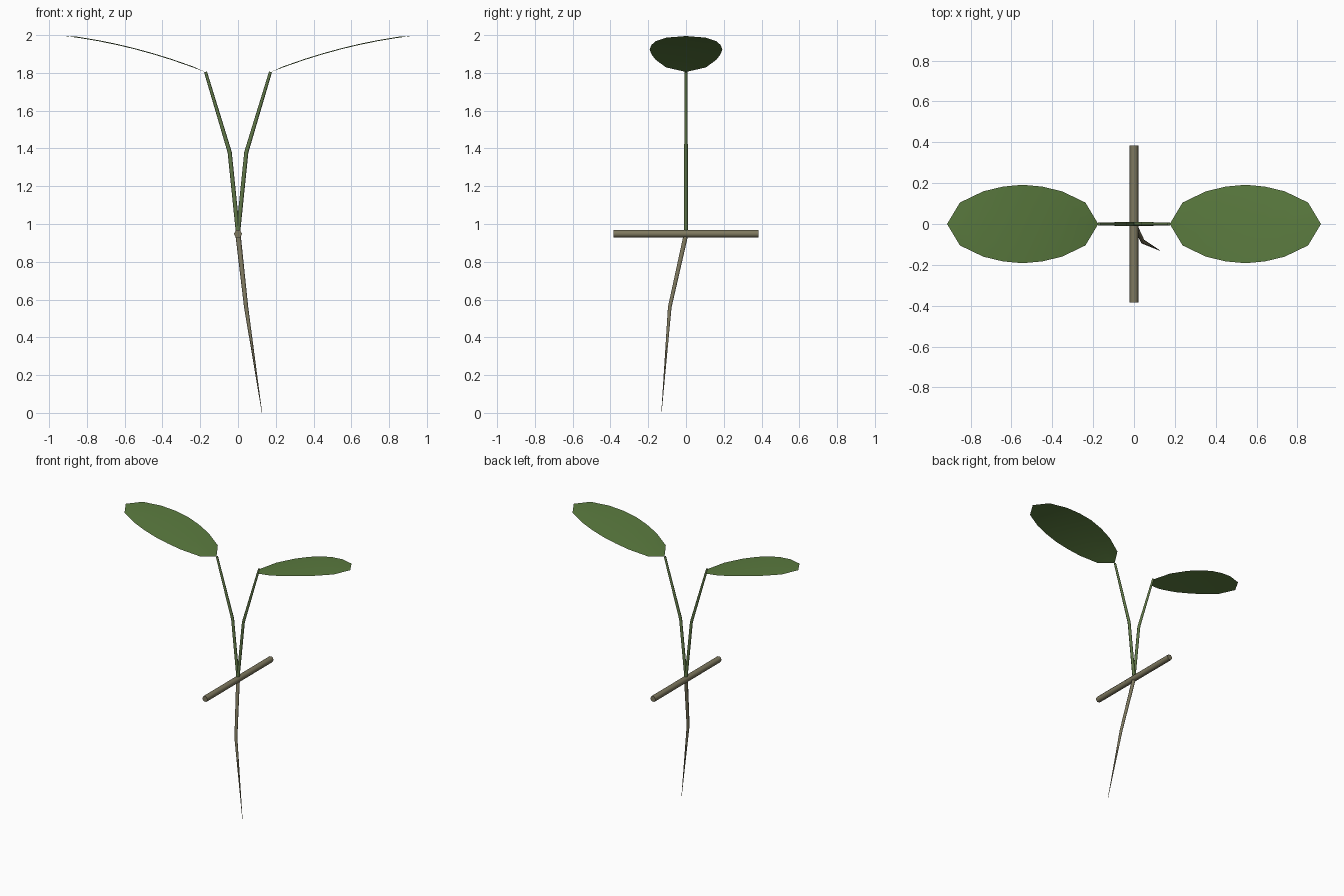
import bpy, bmesh
from math import cos, sin, pi
from mathutils import Vector

cube = bpy.data.objects.get("Cube")
if cube:
    bpy.data.objects.remove(cube, do_unlink=True)


def material(name, rgb):
    mat = bpy.data.materials.new(name)
    mat.use_nodes = True
    mat.diffuse_color = (*rgb, 1)
    mat.node_tree.nodes["Principled BSDF"].inputs["Base Color"].default_value = (*rgb, 1)
    return mat


def finish(bm, name, mat):
    mesh = bpy.data.meshes.new(name)
    bm.to_mesh(mesh)
    bm.free()
    mesh.materials.append(mat)
    obj = bpy.data.objects.new(name, mesh)
    bpy.context.collection.objects.link(obj)
    bpy.ops.object.select_all(action="DESELECT")
    obj.select_set(True)
    bpy.context.view_layer.objects.active = obj
    bpy.ops.object.shade_smooth_by_angle(angle=pi / 3 + 0.1)
    return obj


def tube(name, path, radii, mat, sides=6):
    """Tapered tube along a path, with a ring at each point and capped ends."""
    pts = [Vector(p) for p in path]
    bm = bmesh.new()
    rings = []
    for i, (p, r) in enumerate(zip(pts, radii)):
        tangent = (pts[min(i + 1, len(pts) - 1)] - pts[max(i - 1, 0)]).normalized()
        u = (Vector((1, 0, 0)) - tangent * tangent.x).normalized()
        v = tangent.cross(u)
        angles = [2 * pi * k / sides for k in range(sides)]
        rings.append([bm.verts.new(p + r * (u * cos(a) + v * sin(a))) for a in angles])
    for a, b in zip(rings, rings[1:]):
        for k in range(sides):
            n = (k + 1) % sides
            bm.faces.new((a[k], a[n], b[n], b[k]))
    bm.faces.new(rings[0][::-1])
    bm.faces.new(rings[-1])
    return finish(bm, name, mat)


def leaf(name, side, mat):
    """Arched blade, pointed at both ends, with a slight crown across its width."""
    stations = [(0, 0), (0.085, 0.105), (0.24, 0.16), (0.37, 0.183), (0.5, 0.192),
                (0.63, 0.183), (0.76, 0.16), (0.915, 0.105), (1, 0)]
    bm = bmesh.new()
    rows = []
    for t, width in stations:
        x = side * (0.175 + 0.74 * t)
        z = 1.805 + 0.19 * t + 0.1 * t * (1 - t)
        across = (-1, 0, 1) if width else (0,)
        rows.append([bm.verts.new((x, s * width, z + 0.005 * (1 - abs(s)) * (width > 0)))
                     for s in across])
    for a, b in zip(rows, rows[1:]):
        for k in range(2):
            ring = [a[min(k, len(a) - 1)], b[min(k, len(b) - 1)],
                    b[min(k + 1, len(b) - 1)], a[min(k + 1, len(a) - 1)]]
            face = bm.faces.new(list(dict.fromkeys(ring)))
            face.normal_update()
            if face.normal.z < 0:
                face.normal_flip()
    return finish(bm, name, mat)


leaf_green = material("leaf_green", (0.105, 0.2, 0.05))
stem_green = material("stem_green", (0.12, 0.19, 0.065))
root_brown = material("root_brown", (0.21, 0.19, 0.115))

# Horizontal runner
tube("runner", [(0, -0.385, 0.948), (0, 0.385, 0.948)], [0.022] * 2, root_brown)

# Tapering root
tube("root", [(0, 0, 0.945), (0.043, -0.086, 0.56), (0.127, -0.13, 0)],
     [0.014, 0.011, 0.001], root_brown)

# Paired stems and leaves
for label, side in (("left", 1), ("right", -1)):
    tube(f"{label}_stem",
         [(0, 0, 0.95), (side * 0.044, 0, 1.38), (side * 0.172, 0, 1.805)],
         [0.011, 0.011, 0.008], stem_green)
    leaf(f"{label}_leaf", side, leaf_green)
